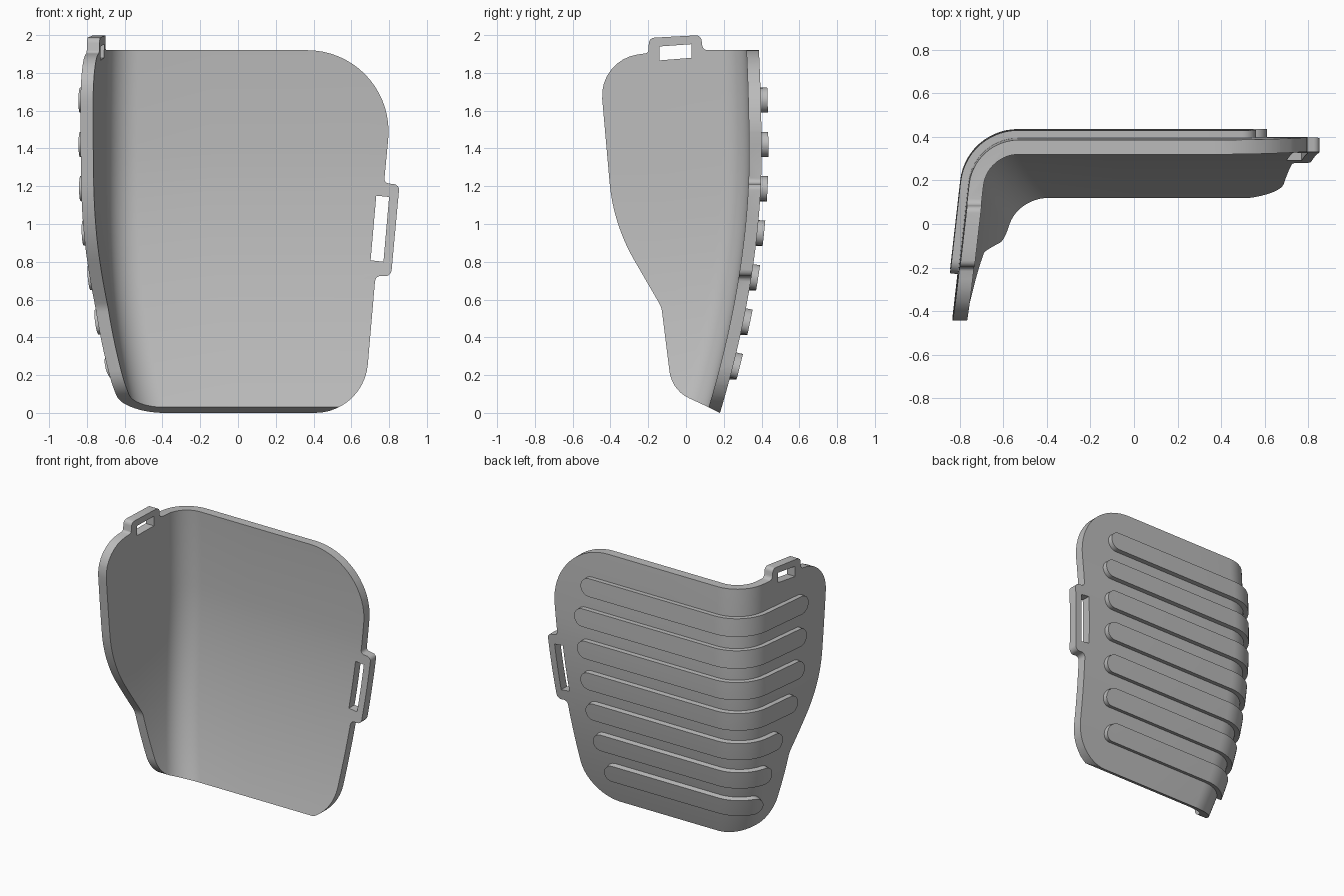
import bpy, bmesh, math
from mathutils import Vector

if "Cube" in bpy.data.objects:
    bpy.data.objects.remove(bpy.data.objects["Cube"], do_unlink=True)

grey = bpy.data.materials.new("plain grey")
grey.use_nodes = True
colour = (0.5, 0.5, 0.5, 1)
grey.diffuse_color = colour
grey.node_tree.nodes["Principled BSDF"].inputs["Base Color"].default_value = colour

RADIUS = 0.23                  # bend between back and side wall
LEAN = math.radians(6.5)       # side wall opens outwards
SWEEP = math.pi / 2 - LEAN


def bend_centre(z):
    """Centre of the bend at a height; both walls curve in towards the bottom."""
    low = max(0, (1.35 - z) / 1.35)
    high = 0.014 * (max(0, z - 1.35) / 0.57) ** 2
    back_y = 0.40 - 0.22 * low ** 1.85 - high
    side_x = -0.785 + 0.17 * low ** 2.5 + high / 2
    cy = back_y - RADIUS
    return side_x + (RADIUS + cy * math.sin(LEAN)) / math.cos(LEAN), cy


def on_surface(s, z):
    """Outer surface: s runs along the back (s < 0), round the bend, down the side."""
    cx, cy = bend_centre(z)
    if s < 0:
        return Vector((cx - s, cy + RADIUS, z))
    turn = min(s / RADIUS, SWEEP)
    rest = s - turn * RADIUS
    return Vector((cx - RADIUS * math.sin(turn) - rest * math.sin(LEAN),
                   cy + RADIUS * math.cos(turn) - rest * math.cos(LEAN), z))


def offset_point(s, z, d):
    e = 0.002
    ds = on_surface(s + e, z) - on_surface(s - e, z)
    dz = on_surface(s, z + e) - on_surface(s, z - e)
    return on_surface(s, z) + d * dz.cross(ds).normalized() * -1


def make_object(name, bm):
    bmesh.ops.recalc_face_normals(bm, faces=bm.faces)
    mesh = bpy.data.meshes.new(name)
    bm.to_mesh(mesh)
    bm.free()
    mesh.materials.append(grey)
    obj = bpy.data.objects.new(name, mesh)
    bpy.context.collection.objects.link(obj)
    return obj


def make_slab(name, columns, inner, outer):
    """Closed slab following the surface; columns are lists of (s, z) of equal length."""
    bm = bmesh.new()
    layers = [[[bm.verts.new(offset_point(s, z, d)) for s, z in col] for col in columns]
              for d in (inner, outer)]
    a, b = layers
    n, m = len(columns), len(columns[0])
    for i in range(n - 1):
        for j in range(m - 1):
            for g in layers:
                bm.faces.new((g[i][j], g[i + 1][j], g[i + 1][j + 1], g[i][j + 1]))
        for j in (0, m - 1):
            bm.faces.new((a[i][j], a[i + 1][j], b[i + 1][j], b[i][j]))
    for i in (0, n - 1):
        for j in range(m - 1):
            bm.faces.new((a[i][j], a[i][j + 1], b[i][j + 1], b[i][j]))
    return make_object(name, bm)


def fillet(corners):
    """Round each (a, b, radius) corner of a polygon with an arc."""
    out = []
    for i, (a, b, r) in enumerate(corners):
        p = Vector((a, b))
        if r == 0:
            out.append(p)
            continue
        u = (Vector(corners[i - 1][:2]) - p).normalized()
        v = (Vector(corners[(i + 1) % len(corners)][:2]) - p).normalized()
        half = u.angle(v) / 2
        mid = p + (u + v).normalized() * r / math.sin(half)
        start = p + u * r / math.tan(half) - mid
        end = p + v * r / math.tan(half) - mid
        steps = max(4, int(r * 40))
        for k in range(steps + 1):
            d = start.lerp(end, k / steps)
            spread = math.pi / 2 - half
            w = math.tan(spread * (2 * k / steps - 1)) / math.tan(spread)
            d = start.lerp(end, (w + 1) / 2)
            out.append(mid + d.normalized() * r)
    return out


def make_prism(name, corners, axis):
    """Outline extruded right through along y (front outline) or x (side outline)."""
    bm = bmesh.new()
    pts = fillet(corners)
    rings = [[bm.verts.new((p.x, t, p.y) if axis == "y" else (t, p.x, p.y)) for p in pts]
             for t in (-1.5, 1.5)]
    for ring in rings:
        bm.faces.new(ring)
    for i in range(len(pts)):
        bm.faces.new((rings[0][i - 1], rings[0][i], rings[1][i], rings[1][i - 1]))
    return make_object(name, bm)


def cut(target, cutter, operation):
    cutter.hide_render = True
    mod = target.modifiers.new("cut", "BOOLEAN")
    mod.object, mod.operation, mod.solver = cutter, operation, "EXACT"
    bpy.context.view_layer.objects.active = target
    bpy.ops.object.modifier_apply(modifier=mod.name)
    bpy.data.objects.remove(cutter, do_unlink=True)


def smooth(obj):
    bpy.ops.object.select_all(action="DESELECT")
    obj.select_set(True)
    bpy.context.view_layer.objects.active = obj
    bpy.ops.object.shade_smooth_by_angle(angle=math.radians(30))


# Bent shell, oversized, then trimmed to its two outlines
bend = RADIUS * SWEEP
stations = [-1.5, -0.9, -0.4] + [bend * i / 14 for i in range(15)] + [bend + 0.3, bend + 0.8]
heights = [-0.1 + 2.2 * i / 36 for i in range(37)]
shell = make_slab("shell", [[(s, z) for z in heights] for s in stations], -0.066, 0)

# Back outline with the strap tab on its edge
back_outline = [(-1.3, 2.3, 0), (0.36, 2.3, 0), (0.36, 1.92, 0), (0.84, 1.92, 0.43),
                (0.773, 1.217, 0.025), (0.855, 1.208, 0.03), (0.81, 0.72, 0.035),
                (0.728, 0.728, 0.03), (0.665, 0, 0.28), (0.3, 0, 0), (0.3, -0.3, 0),
                (-1.3, -0.3, 0)]
cut(shell, make_prism("back_trim", back_outline, "y"), "INTERSECT")

# Side outline with the strap tab on top
side_outline = [(1, 1.92, 0), (0.088, 1.92, 0.03), (0.08, 2.0, 0.03), (-0.195, 1.985, 0.03),
                (-0.2, 1.905, 0.02), (-0.462, 1.87, 0.22), (-0.385, 1.0, 1.0),
                (-0.13, 0.56, 0.12), (-0.075, 0.12, 0.18), (0.12, 0.03, 0),
                (0.36, -0.09, 0), (1, -0.3, 0)]
cut(shell, make_prism("side_trim", side_outline, "x"), "INTERSECT")

# Strap slots
back_slot = [(0.732, 1.15, 0), (0.8, 1.143, 0), (0.77, 0.8, 0), (0.702, 0.808, 0)]
side_slot = [(-0.14, 1.94, 0), (0.03, 1.952, 0), (0.03, 1.88, 0), (-0.14, 1.866, 0)]
cut(shell, make_prism("back_slot", back_slot, "y"), "DIFFERENCE")
cut(shell, make_prism("side_slot", side_slot, "x"), "DIFFERENCE")
smooth(shell)

# Seven round-ended ribs wrapped round the outside: (end on back x, end on side y)
rib_ends = [(0.56, -0.23), (0.61, -0.21), (0.59, -0.19), (0.575, -0.13),
            (0.555, 0.0), (0.525, 0.07), (0.47, 0.09)]
HALF = 0.066
for n, (end_x, end_y) in enumerate(rib_ends):
    z = 1.655 - n * 0.2335
    cx, cy = bend_centre(z)
    first = cx - end_x
    last = bend + (cy + RADIUS * math.sin(LEAN) - end_y) / math.cos(LEAN)
    caps = [HALF * (1 - math.cos(math.pi / 2 * i / 8)) for i in range(9)]
    path = [first + c for c in caps] + [last - c for c in caps]
    path += [bend * i / 14 for i in range(15) if first + HALF < bend * i / 14 < last - HALF]
    columns = []
    for s in sorted(path):
        d = min(s - first, last - s, HALF)
        h = max(0.004, math.sqrt(max(0, HALF ** 2 - (HALF - d) ** 2)))
        columns.append([(s, z + h * k / 2) for k in (-2, -1, 0, 1, 2)])
    smooth(make_slab(f"rib_{n + 1}", columns, -0.03, 0.036))
